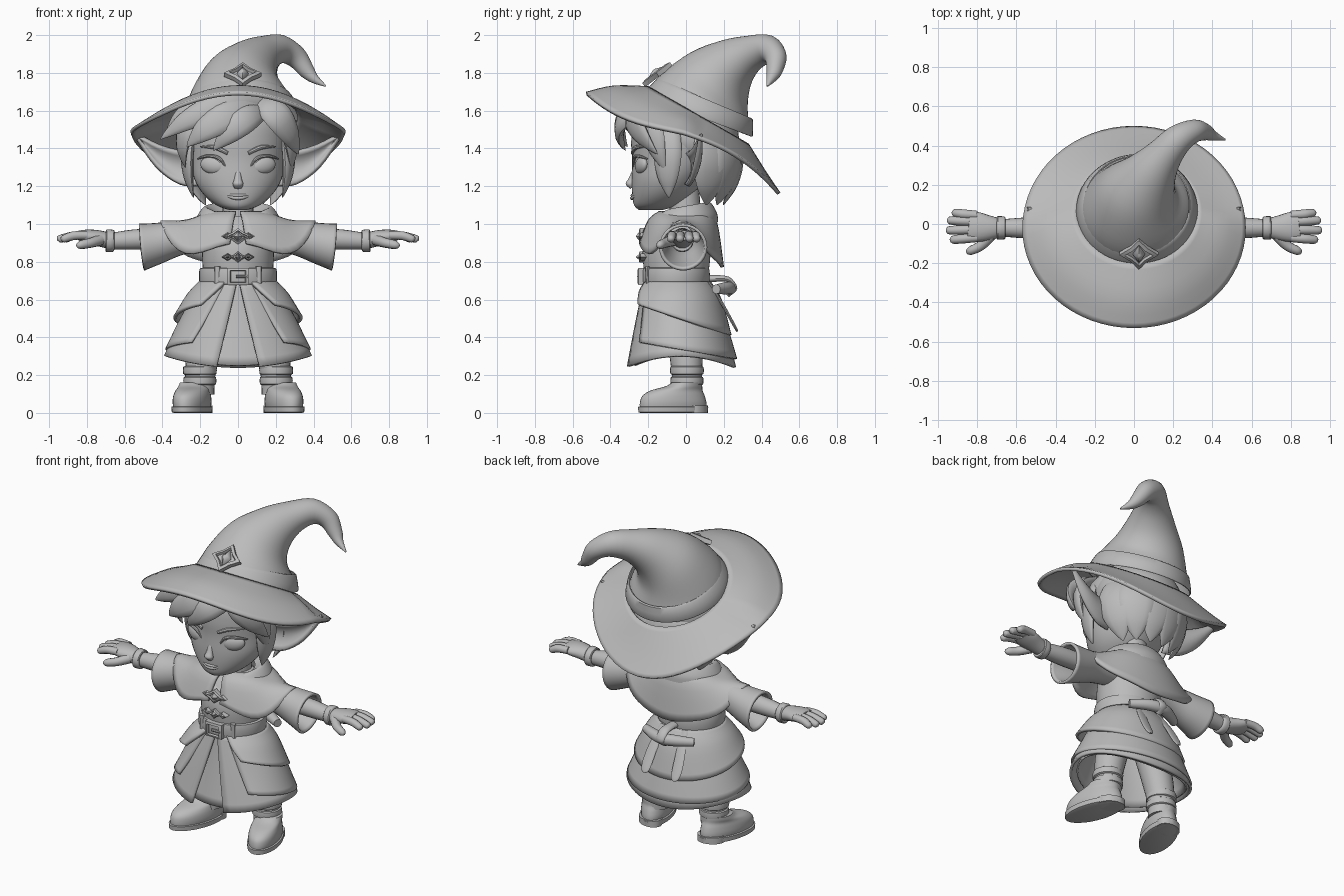
import bpy, bmesh, math
from mathutils import Vector, Matrix

V = Vector
GREY = bpy.data.materials.new("plain_grey")
GREY.diffuse_color = (0.5, 0.5, 0.5, 1)


def add(name, verts, faces, solid=0):
    me = bpy.data.meshes.new(name)
    me.from_pydata([tuple(v) for v in verts], [], faces)
    bm = bmesh.new()
    bm.from_mesh(me)
    bmesh.ops.remove_doubles(bm, verts=bm.verts, dist=1e-5)
    bmesh.ops.recalc_face_normals(bm, faces=bm.faces)
    bm.to_mesh(me)
    bm.free()
    me.materials.append(GREY)
    ob = bpy.data.objects.new(name, me)
    bpy.context.collection.objects.link(ob)
    if solid:
        m = ob.modifiers.new("thickness", 'SOLIDIFY')
        m.thickness, m.offset = solid, 0
    return ob


def loft(name, rings, closed=True, cap=True, solid=0, steps=4):
    """Skin rings of equal length, smoothing between them with a spline."""
    out = []
    for i in range(len(rings) - 1):
        a, b, c, d = (rings[max(i - 1, 0)], rings[i], rings[i + 1], rings[min(i + 2, len(rings) - 1)])
        for k in range(steps):
            t = k / steps
            out.append([q + 0.5 * t * (r - p + t * (2 * p - 5 * q + 4 * r - s + t * (3 * (q - r) + s - p)))
                        for p, q, r, s in zip(a, b, c, d)])
    out.append(rings[-1])
    n = len(rings[0])
    faces = [(j * n + i, j * n + (i + 1) % n, (j + 1) * n + (i + 1) % n, (j + 1) * n + i)
             for j in range(len(out) - 1) for i in range(n if closed else n - 1)]
    if cap and closed:
        faces += [tuple(range(n)), tuple(range((len(out) - 1) * n, len(out) * n))]
    return add(name, [v for r in out for v in r], faces, solid)


def ring(cx, cy, z, rx, ry, n=48, gap=None):
    """Horizontal ellipse; z may depend on angle, gap (degrees) opens the front."""
    pts = []
    for i in range(n):
        a = 2 * math.pi * i / n
        if gap is not None:
            g = math.radians(gap)
            a = -math.pi / 2 + g + (2 * math.pi - 2 * g) * i / (n - 1)
        c, s = math.cos(a), math.sin(a)
        pts.append(V((cx + rx * c, cy + ry * s, z(c, s) if callable(z) else z)))
    return pts


def tube(name, pts, n=14, u0=(1, 0, 0), cap=True, solid=0, steps=4):
    """Sweep ellipses (x, y, z, width, thickness) along a path."""
    P, rings, u = [V(p[:3]) for p in pts], [], V(u0)
    for i, p in enumerate(pts):
        t = (P[min(i + 1, len(P) - 1)] - P[max(i - 1, 0)]).normalized()
        u = (u - t * u.dot(t)).normalized()
        w = t.cross(u)
        rings.append([P[i] + u * p[3] * math.cos(2 * math.pi * k / n) + w * p[-1] * math.sin(2 * math.pi * k / n)
                      for k in range(n)])
    return loft(name, rings, cap=cap, solid=solid, steps=steps)


def ball(name, loc, size, rz=0, ry=0):
    bm = bmesh.new()
    bmesh.ops.create_uvsphere(bm, u_segments=28, v_segments=16, radius=1)
    bm.transform(Matrix.Translation(loc) @ Matrix.Rotation(rz, 4, 'Z') @ Matrix.Rotation(ry, 4, 'Y')
                 @ Matrix.Diagonal((*size, 1)))
    me = bpy.data.meshes.new(name)
    bm.to_mesh(me)
    bm.free()
    me.materials.append(GREY)
    bpy.context.collection.objects.link(bpy.data.objects.new(name, me))


def frame(name, corners, loc, tilt=0, gem=None):
    """Raised metal frame facing forward, with an optional faceted gem."""
    M = Matrix.Translation(loc) @ Matrix.Rotation(math.radians(tilt), 4, 'X')
    lay = lambda cs, k, y: [M @ V((x * k, y, z * k)) for x, z in cs]
    loft(name, [lay(corners, 1, .012), lay(corners, 1, -.014), lay(corners, .72, -.02), lay(corners, .64, -.004)],
         cap=bool(gem), steps=1)
    if gem:
        loft(name + "_gem", [lay(gem, 1, 0), lay(gem, .85, -.018), lay(gem, .15, -.034)], steps=1)


def diamond(w, h, k=None):
    """Diamond outline; k below 0.5 pulls the edges inward."""
    p = [(w, 0), (0, h), (-w, 0), (0, -h)]
    if k is None:
        return p
    return [q for i in range(4) for q in (p[i], ((p[i][0] + p[i - 3][0]) * k, (p[i][1] + p[i - 3][1]) * k))]


# ---- hat: crown with drooping tip, band, brim, badge
tube("hat_crown", [(.015, .062, 1.57, .303), (.015, .1, 1.67, .265, .262), (.03, .172, 1.775, .2),
     (.085, .255, 1.852, .14), (.15, .345, 1.903, .097), (.23, .435, 1.925, .075), (.31, .475, 1.882, .058),
     (.365, .468, 1.81, .042), (.405, .45, 1.768, .025), (.465, .43, 1.73, .004)], n=40, cap=False)
tube("hat_band", [(.015, .062, 1.572, .303), (.015, .065, 1.58, .31), (.015, .094, 1.655, .28),
     (.015, .098, 1.664, .266)], n=48, cap=False, steps=2)


def brim_z(c, s):
    a, b = (.108, .157) if s < 0 else (.15, .115)
    return 1.48 - a * s - b * s**3 - .055 * s * s


base = ring(.015, .062, lambda c, s: 1.57 - .15 * s, .303, .262, 64)
edge = ring(0, -.018, brim_z, .565, .51, 64)
mid = [b.lerp(e, .55) + V((0, 0, .02 if e.y < 0 else -.005)) for b, e in zip(base, edge)]
loft("hat_brim", [base, mid, edge], cap=False, solid=.02)
frame("hat_badge", diamond(.1, .092, .44), (.025, -.15, 1.79), -53, diamond(.032, .055))

# ---- head
loft("head", [ring(0, (f + b) / 2, z, rx, (b - f) / 2, 40) for z, rx, f, b in (
    (1.075, .05, -.25, -.12), (1.10, .115, -.275, -.04), (1.16, .185, -.285, .04), (1.24, .232, -.288, .1),
    (1.34, .25, -.285, .17), (1.44, .26, -.29, .2), (1.55, .25, -.27, .22), (1.66, .15, -.17, .2))])
tube("neck", [(0, .0, .98, .085), (0, -.01, 1.18, .08)], n=20)
tube("nose", [(0, -.27, 1.3, .012, .008), (0, -.285, 1.24, .02, .018), (0, -.296, 1.212, .028, .024),
     (0, -.285, 1.192, .02, .012)])
for z, r in ((1.152, .007), (1.139, .009)):
    tube("lip", [(-.075, -.26, 1.156, .002), (-.025, -.283, z, r), (.025, -.283, z, r), (.075, -.26, 1.156, .002)],
         u0=(0, 0, 1))
for m in (1, -1):
    ball("eye", (m * .135, -.236, 1.31), (.068, .028, .045), m * .35, -m * .18)
    tube("eyelid", [(m * .06, -.272, 1.295, .004), (m * .1, -.275, 1.348, .009), (m * .16, -.255, 1.36, .009),
         (m * .215, -.205, 1.345, .004)], n=8, u0=(0, 0, 1))
    tube("eyebrow", [(m * .055, -.283, 1.375, .01), (m * .12, -.266, 1.405, .012), (m * .2, -.213, 1.41, .003)],
         n=8, u0=(0, 0, 1))
    # long cupped ear: upper rim, hollow, lower rim
    rows = [((.21, .0, 1.38), (.21, .05, 1.30), (.21, .0, 1.205)), ((.31, .02, 1.385), (.32, .07, 1.31), (.31, .02, 1.215)),
            ((.42, .045, 1.415), (.43, .085, 1.365), (.43, .045, 1.305)),
            ((.54, .075, 1.475), (.54, .077, 1.47), (.541, .075, 1.465))]
    sec = []
    for r in rows:
        a, b, c = (V((m * p[0], p[1], p[2])) for p in r)
        sec.append([(1 - t)**2 * a + 2 * t * (1 - t) * (b * 1.5 - (a + c) * .25) + t * t * c
                    for t in [k / 8 for k in range(9)]])
    loft("ear", sec, closed=False, solid=.022)

# ---- hair: cap and pointed locks
ball("hair_cap", (0, .03, 1.46), (.268, .25, .2))


def lock(a, b, c, w, t=.03):
    a, b, c = V(a), V(b), V(c)
    u = (b - V((0, -.03, b.z))).cross(c - a)
    pts = []
    for k, r in ((0, .5), (.25, .9), (.5, 1), (.75, .75), (.92, .33), (1, .04)):
        p = (1 - k)**2 * a + 2 * k * (1 - k) * b + k * k * c
        pts.append((*p, w * r, t * r))
    tube("hair_lock", pts, n=12, u0=u, steps=3)


for a, b, c, w in (((.14, -.2, 1.66), (-.14, -.4, 1.67), (-.41, -.25, 1.45), .07),
                   ((.14, -.2, 1.63), (-.1, -.43, 1.60), (-.27, -.31, 1.41), .08),
                   ((.14, -.22, 1.6), (.02, -.42, 1.57), (-.13, -.32, 1.39), .07),
                   ((.0, -.2, 1.65), (-.25, -.34, 1.65), (-.38, -.2, 1.48), .07),
                   ((.1, -.2, 1.65), (.24, -.38, 1.6), (.32, -.15, 1.37), .08),
                   ((.16, -.16, 1.62), (.32, -.22, 1.54), (.28, -.11, 1.28), .07),
                   ((-.16, -.18, 1.6), (-.34, -.24, 1.52), (-.28, -.16, 1.30), .07)):
    lock(a, b, c, w)
for m in (1, -1):
    lock((m * .22, -.08, 1.55), (m * .31, -.11, 1.36), (m * .235, -.09, 1.14), .075)
for k in range(6):
    c, s = math.cos(math.radians(25 + k * 26)), math.sin(math.radians(25 + k * 26))
    lock((.2 * c, .04 + .17 * s, 1.52), (.33 * c, .04 + .29 * s, 1.33), (.19 * c, .04 + .16 * s, 1.1), .115, .035)

# ---- torso, collar, capelet
loft("torso", [ring(0, cy, z, rx, ry) for z, cy, rx, ry in (
    (.68, -.05, .18, .16), (.85, -.05, .19, .18), (.97, -.04, .18, .15), (1.04, -.02, .1, .1))])
loft("collar", [ring(0, -.02, (lambda c, s, z=z, d=d: z + .025 * s - d * max(0, -s)**6), rx, ry) for z, rx, ry, d in (
    (.985, .225, .19, .03), (1.03, .222, .185, .05), (1.08, .19, .158, .08), (1.09, .165, .135, .09),
    (1.05, .115, .1, .06))], cap=False)
loft("capelet", [ring(0, -.02, 1.06, .15, .12, gap=4), ring(0, -.02, 1.015, .27, .175, gap=5),
     ring(0, -.025, lambda c, s: .82 + .19 * c**6 + .08 * max(0, -s)**8 - .05 * max(0, s)**8, .41, .218, gap=6)],
     closed=False, solid=.018)
for name, z, w, h in (("upper_clasp", .935, .075, .043), ("lower_clasp", .825, .045, .03)):
    frame(name, diamond(w, h, .44), (0, -.23, z), 0, diamond(w * .35, h * .6))
    for m in (1, -1):
        frame(name + "_side", diamond(.032, .02), (m * .055, -.222, z), 0, diamond(.012, .008))

# ---- belt with buckle and loops
loft("belt", [ring(0, -.055, z, .19 + d, .165 + d) for z, d in (
    (.68, -.01), (.682, .012), (.725, .016), (.765, .012), (.767, -.01))], cap=False, steps=2)
frame("buckle", [(.058, -.045), (.058, .045), (-.058, .045), (-.058, -.045)], (0, -.238, .722))
tube("buckle_prong", [(-.01, -.25, .722, .009), (.05, -.25, .722, .009)], n=8, u0=(0, 0, 1))
for m in (1, -1):
    tube("belt_loop", [(m * .11, -.2, .67, .018, .012), (m * .11, -.205, .775, .018, .012)], n=8)

# ---- skirts: recessed lining, split outer skirt, middle layer, overlapping tier
hem = lambda c, s: .24 + .06 * c * c
loft("skirt_lining", [ring(0, -.05, .69, .165, .14), ring(0, -.03, .5, .26, .19),
     ring(0, -.02, lambda c, s: .25 + .055 * c * c, .355, .25)], cap=False, solid=.01)
loft("outer_skirt", [ring(0, -.05, .69, .185, .165, gap=2), ring(0, -.035, .5, .29, .225, gap=10),
     ring(0, -.03, hem, .385, .288, gap=17)], closed=False, solid=.016)
loft("skirt_layer", [ring(0, -.05, .69, .19, .17, gap=20), ring(0, -.035, .5, .3, .235, gap=34),
     ring(0, -.024, lambda c, s: .335 - .05 * s, .38, .29, gap=40)], closed=False, solid=.012)
loft("skirt_tier", [ring(0, -.05, .69, .2, .175, gap=20), ring(0, -.045, lambda c, s: .62 - .02 * s, .265, .225, gap=28),
     ring(0, -.035, lambda c, s: .5 - .09 * s, .335, .268, gap=36)], closed=False, solid=.018)

# ---- back bow: rolled ribbon and two tails
tube("back_roll", [(-.17, .16, .655, .025), (-.08, .21, .66, .033), (.0, .23, .66, .035), (.08, .21, .66, .033),
     (.17, .16, .655, .025)], u0=(0, 0, 1))
tube("back_knot", [(0, .12, .71, .03, .02), (0, .22, .708, .032, .015), (0, .26, .66, .028, .012), (0, .22, .62, .02, .01)])
for m in (1, -1):
    tube("ribbon_tail", [(m * .07, .12, .69, .025, .008), (m * .095, .19, .58, .032, .008), (m * .105, .24, .49, .034, .008),
         (m * .105, .265, .445, .026, .007), (m * .105, .272, .43, .008, .005)])

for m in (1, -1):
    X = lambda pts: [(m * p[0], *p[1:]) for p in pts]
    # ---- sleeves with slanted cuffs, arms, hands
    sl = tube("sleeve", X([(.15, -.02, .945, .07), (.3, -.02, .928, .082), (.42, -.015, .9, .1), (.515, -.015, .877, .12)]),
              n=28, u0=(0, 1, 0), cap=False, solid=.016)
    for v in sl.data.vertices:
        v.co.x -= m * max(0, abs(v.co.x) - .4) * (v.co.z - .88) * 1.2
    tube("arm", X([(.2, -.02, .93, .05), (.5, -.02, .92, .055), (.66, -.02, .91, .045)]), n=20, u0=(0, 1, 0))
    tube("wrist_cuff", X([(.655, -.02, .91, .048), (.66, -.02, .91, .058), (.695, -.02, .912, .06), (.70, -.02, .912, .05)]),
         n=20, u0=(0, 1, 0), steps=2)
    tube("palm", X([(.68, -.02, .91, .048, .042), (.74, -.02, .925, .064, .042), (.80, -.015, .935, .076, .036),
         (.845, -.01, .94, .07, .025)]), n=20, u0=(0, 1, 0))
    for y0, y1, x in ((-.07, -.08, .935), (-.028, -.032, .955), (.012, .018, .95), (.045, .056, .925)):
        tube("finger", X([(.80, y0, .94, .022), (.87, (y0 + y1) / 2, .938, .024), (x - .015, y1, .922, .021),
             (x - .003, y1, .915, .013), (x, y1, .912, .003)]), n=10, u0=(0, 1, 0))
    tube("thumb", X([(.73, -.06, .915, .03), (.78, -.11, .9, .026), (.83, -.135, .89, .023), (.85, -.143, .885, .013),
         (.855, -.145, .884, .003)]), n=10, u0=(0, 0, 1))
    # ---- legs, wrapped ankles, boots
    tube("leg", X([(.12, -.01, .55, .1), (.18, 0, .33, .09), (.2, .005, .2, .08), (.205, .005, .1, .08)]), n=24)
    for z, r in ((.17, .086), (.225, .088)):
        tube("ankle_wrap", X([(.202, .005, z - .024, r - .016), (.202, .005, z - .018, r), (.202, .005, z + .018, r),
             (.202, .005, z + .024, r - .016)]), n=24, steps=2)
    turn = lambda pts: [V((m * (p.x - .24 * (p.y - .02)), p.y, p.z)) for p in pts]
    loft("boot", [turn(ring(.222, cy, z, rx, ry, 32)) for z, cy, rx, ry in (
        (.02, -.068, .088, .176), (.055, -.068, .094, .176), (.09, -.066, .092, .165), (.118, -.05, .086, .138),
        (.14, -.012, .083, .098), (.16, .005, .08, .08))])
    loft("boot_sole", [turn(ring(.222, -.068, z, rx, ry, 32)) for z, rx, ry in (
        (0, .088, .173), (.004, .098, .184), (.032, .1, .186), (.036, .088, .173))], steps=1)
    loft("boot_heel", [turn(ring(.222, .052, z, .078, .064, 24)) for z in (0, .04)], steps=1)

# ---- smooth shading with sharp creases
bpy.ops.object.select_all(action='DESELECT')
for ob in bpy.context.scene.objects:
    ob.select_set(True)
    bpy.context.view_layer.objects.active = ob
bpy.ops.object.shade_smooth_by_angle(angle=math.radians(40))
